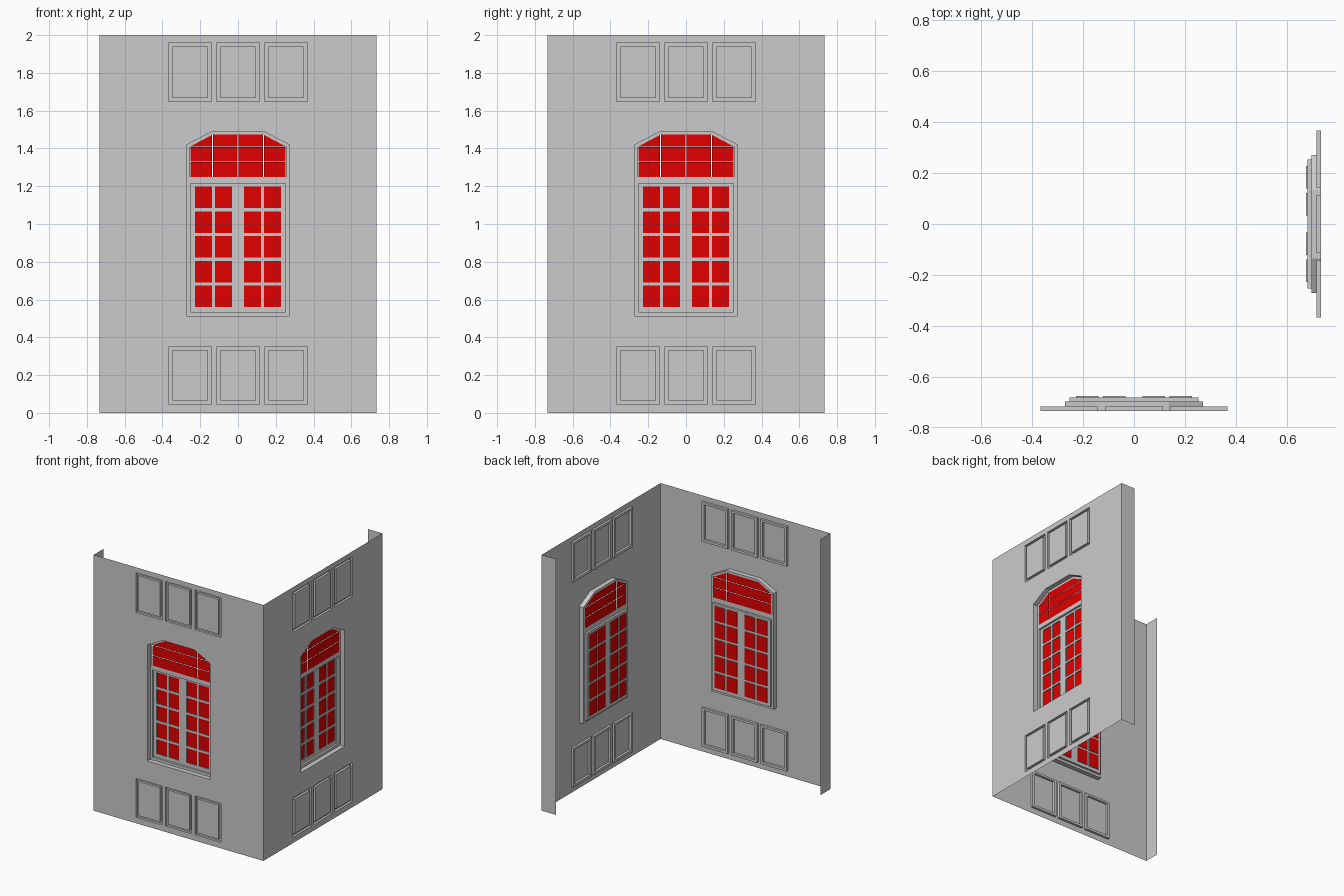
import bpy, bmesh, math
from mathutils import Matrix, Vector

cube = bpy.data.objects.get("Cube")
if cube:
    bpy.data.objects.remove(cube)

HALF, HEIGHT, FLAP = 0.734, 2.0, 0.122
GROOVE, FRAME, SASH, PANE = 0.018, 0.037, 0.053, 0.06   # depths behind the wall


def material(name, rgb):
    m = bpy.data.materials.new(name)
    m.use_nodes = True
    m.diffuse_color = (*rgb, 1)
    m.node_tree.nodes["Principled BSDF"].inputs["Base Color"].default_value = (*rgb, 1)
    return m


stone = material("grey stone", (0.6, 0.6, 0.6))
glass = material("red glass", (0.76, 0, 0))


def rect(x0, x1, z0, z1):
    return [(x0, z0), (x1, z0), (x1, z1), (x0, z1)]


def arch(half, bottom, spring, flat, top):
    return [(-half, bottom), (half, bottom), (half, spring),
            (flat, top), (-flat, top), (-half, spring)]


def ring(bm, loop, depth):
    return [bm.verts.new((x, depth - HALF, z)) for x, z in loop]


def sheet(bm, loops, depth):
    """Flat face inside the first loop, with the other loops as holes."""
    edges = []
    for loop in loops:
        vs = ring(bm, loop, depth)
        edges += [bm.edges.new((a, b)) for a, b in zip(vs, vs[1:] + vs[:1])]
    bmesh.ops.triangle_fill(bm, use_beauty=True, edges=edges, normal=Vector((0, -1, 0)))


def reveal(bm, loop, d0, d1):
    """Strip joining one outline at two depths."""
    a, b = ring(bm, loop, d0), ring(bm, loop, d1)
    for i in range(len(a)):
        j = (i + 1) % len(a)
        bm.faces.new((a[i], b[i], b[j], a[j]))


def finish(bm, name, mat, turn):
    bmesh.ops.remove_doubles(bm, verts=bm.verts, dist=0.0002)
    bm.transform(Matrix.Rotation(turn, 4, 'Z'))
    me = bpy.data.meshes.new(name)
    bm.to_mesh(me)
    bm.free()
    me.materials.append(mat)
    bpy.context.collection.objects.link(bpy.data.objects.new(name, me))


# Outlines shared by both walls
opening = arch(0.27, 0.512, 1.42, 0.135, 1.49)
transom = arch(0.254, 1.25, 1.41, 0.135, 1.473)
casement = rect(-0.252, 0.252, 0.533, 1.215)
panels, fields = [], []
for z0, z1 in ((0.046, 0.35), (1.648, 1.958)):
    for x in (-0.254, 0, 0.254):
        panels.append(rect(x - 0.113, x + 0.113, z0, z1))
        fields.append(rect(x - 0.093, x + 0.093, z0 + 0.019, z1 - 0.017))
panes = [rect(x - 0.0445, x + 0.0445, z, z + 0.114)
         for x in (-0.183, -0.077, 0.077, 0.183)
         for z in [0.56 + 0.131 * i for i in range(5)]]

# Transom panes, parted by hairline gaps; the top corners are triangles
gap = 0.0015
lights = []
for x0, x1 in ((-0.254, -0.135), (-0.135, 0), (0, 0.135), (0.135, 0.254)):
    a, b = x0 + gap, x1 - gap
    lights += [rect(a, b, 1.25, 1.33 - gap), rect(a, b, 1.33 + gap, 1.41 - gap)]
    top = rect(a, b, 1.41 + gap, 1.473)
    if x0 < -0.2:
        top.pop(3)
    elif x1 > 0.2:
        top.pop(2)
    lights.append(top)


def build_wall(side, turn, end):
    # Wall sheet with its openings and the short return at its far end
    bm = bmesh.new()
    sheet(bm, [rect(-HALF, HALF, 0, HEIGHT), opening] + panels, 0)
    bm.faces.new([bm.verts.new((end * HALF, y - HALF, z))
                  for y, z in ((FLAP, 0), (0, 0), (0, HEIGHT), (FLAP, HEIGHT))][::-int(end)])
    finish(bm, side + "_wall", stone, turn)

    # Grooved wall panels
    bm = bmesh.new()
    for outer, inner in zip(panels, fields):
        reveal(bm, outer, 0, GROOVE)
        sheet(bm, [outer, inner], GROOVE)
        reveal(bm, inner[::-1], 0, GROOVE)
        sheet(bm, [inner], 0)
    finish(bm, side + "_panels", stone, turn)

    # Stepped window frame and the casement lattice
    bm = bmesh.new()
    reveal(bm, opening, 0, FRAME)
    sheet(bm, [opening, transom, casement], FRAME)
    reveal(bm, casement, FRAME, SASH)
    sheet(bm, [casement] + panes, SASH)
    for p in panes:
        reveal(bm, p, SASH, PANE)
    finish(bm, side + "_window_frame", stone, turn)

    # Glass of the casements and the transom
    bm = bmesh.new()
    for p in panes:
        sheet(bm, [p], PANE)
    for p in lights:
        sheet(bm, [p], FRAME)
    finish(bm, side + "_window_glass", glass, turn)


build_wall("front", 0, -1)
build_wall("right", math.pi / 2, 1)
